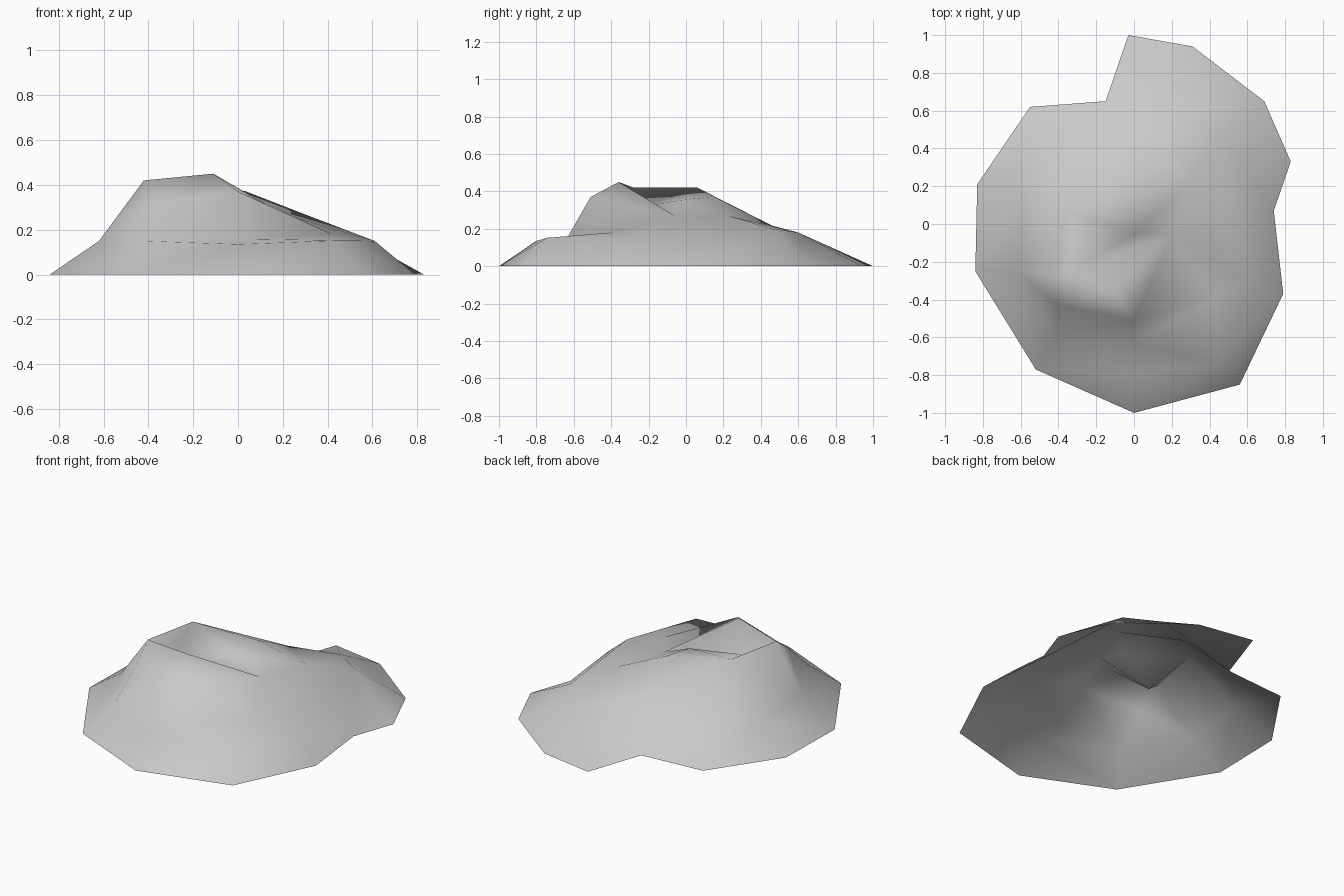
import bpy
import bmesh
from mathutils import Vector
from mathutils.geometry import delaunay_2d_cdt

cube = bpy.data.objects.get("Cube")
if cube:
    bpy.data.objects.remove(cube, do_unlink=True)

# Outline where the boulder meets the ground, counter-clockwise from the front
OUTLINE = [(0, -1), (.56, -.85), (.79, -.37), (.74, .07), (.83, .33),
           (.69, .65), (.31, .94), (-.03, 1), (-.15, .65), (-.55, .62),
           (-.83, .21), (-.84, -.25), (-.52, -.77)]

# Corners of the boulder above the ground
CORNERS = {
    # low shelf around the sides
    "shelf_front": (0, -.8, .135),
    "shelf_front_left": (.45, -.74, .152),
    "shelf_left": (.61, -.3, .15),
    "shelf_back_left": (.47, .46, .2),
    "shelf_rear": (.28, .6, .18),
    "shelf_back": (.02, .46, .217),
    "shelf_back_right": (-.4, .43, .155),
    "shelf_right_rear": (-.61, .16, .155),
    "shelf_right": (-.62, -.25, .15),
    # foot and brow of the steep front wall
    "foot_right": (-.42, -.6, .15),
    "foot_middle": (0, -.63, .16),
    "foot_left": (.42, -.39, .18),
    "brow": (0, -.51, .37),
    "brow_right": (-.4, -.43, .315),
    # summit rim around the hollow
    "peak": (-.11, -.36, .45),
    "rim_right": (-.42, -.28, .42),
    "rim_back": (-.35, .06, .42),
    "rim_left": (.01, -.05, .35),
    "rim_low": (.2, -.06, .27),
    "hollow": (-.29, -.22, .32),
    # back slope
    "knoll": (.03, .15, .373),
    "shoulder": (.3, .23, .268),
}

# Ridges and creases that must stay as edges, each a chain of corners
RIDGES = [
    "peak rim_right rim_back rim_left rim_low peak",
    "rim_low hollow rim_back",
    "peak hollow rim_right",
    "rim_left hollow",
    "peak brow foot_left rim_low",
    "rim_right brow_right brow foot_middle",
    "brow_right peak",
    "shelf_right foot_right foot_middle foot_left",
    "shelf_right rim_right",
    "shelf_right brow_right foot_right",
    "shelf_front shelf_front_left shelf_left shelf_back_left",
    "rim_back knoll shelf_back shoulder shelf_back_left",
    "shelf_back shelf_rear shelf_back_left",
    "rim_left knoll shoulder rim_left",
    "rim_back shelf_back",
    "rim_back shelf_back_right shelf_right_rear shelf_right",
]


def build_surface(outline, corners, ridges):
    """Triangulate the plan, keeping the ridges, and lift it to height."""
    names = list(corners)
    count = len(outline)
    points = [Vector((x, y, 0)) for x, y in outline]
    points += [Vector(corners[name]) for name in names]
    edges = [(i, (i + 1) % count) for i in range(count)]
    for chain in ridges:
        ids = [count + names.index(name) for name in chain.split()]
        edges += list(zip(ids, ids[1:]))
    plan = [p.to_2d() for p in points]
    flat, _, faces, sources, _, _ = delaunay_2d_cdt(plan, edges, [], 1, 1e-5)

    bm = bmesh.new()
    verts = []
    for position, source in zip(flat, sources):
        height = points[source[0]].z if source else 0
        verts.append(bm.verts.new((position.x, position.y, height)))
    for face in faces:
        bm.faces.new([verts[i] for i in face])
    bm.normal_update()
    for face in bm.faces:
        face.smooth = True
        if face.normal.z < 0:
            face.normal_flip()
    return bm


# Stone colour
stone = bpy.data.materials.new("grey_stone")
stone.use_nodes = True
grey = (.58, .58, .58, 1)
stone.diffuse_color = grey
stone.node_tree.nodes["Principled BSDF"].inputs["Base Color"].default_value = grey

# Boulder, open underneath
mesh = bpy.data.meshes.new("boulder")
surface = build_surface(OUTLINE, CORNERS, RIDGES)
surface.to_mesh(mesh)
surface.free()
mesh.materials.append(stone)
boulder = bpy.data.objects.new("boulder", mesh)
bpy.context.collection.objects.link(boulder)
